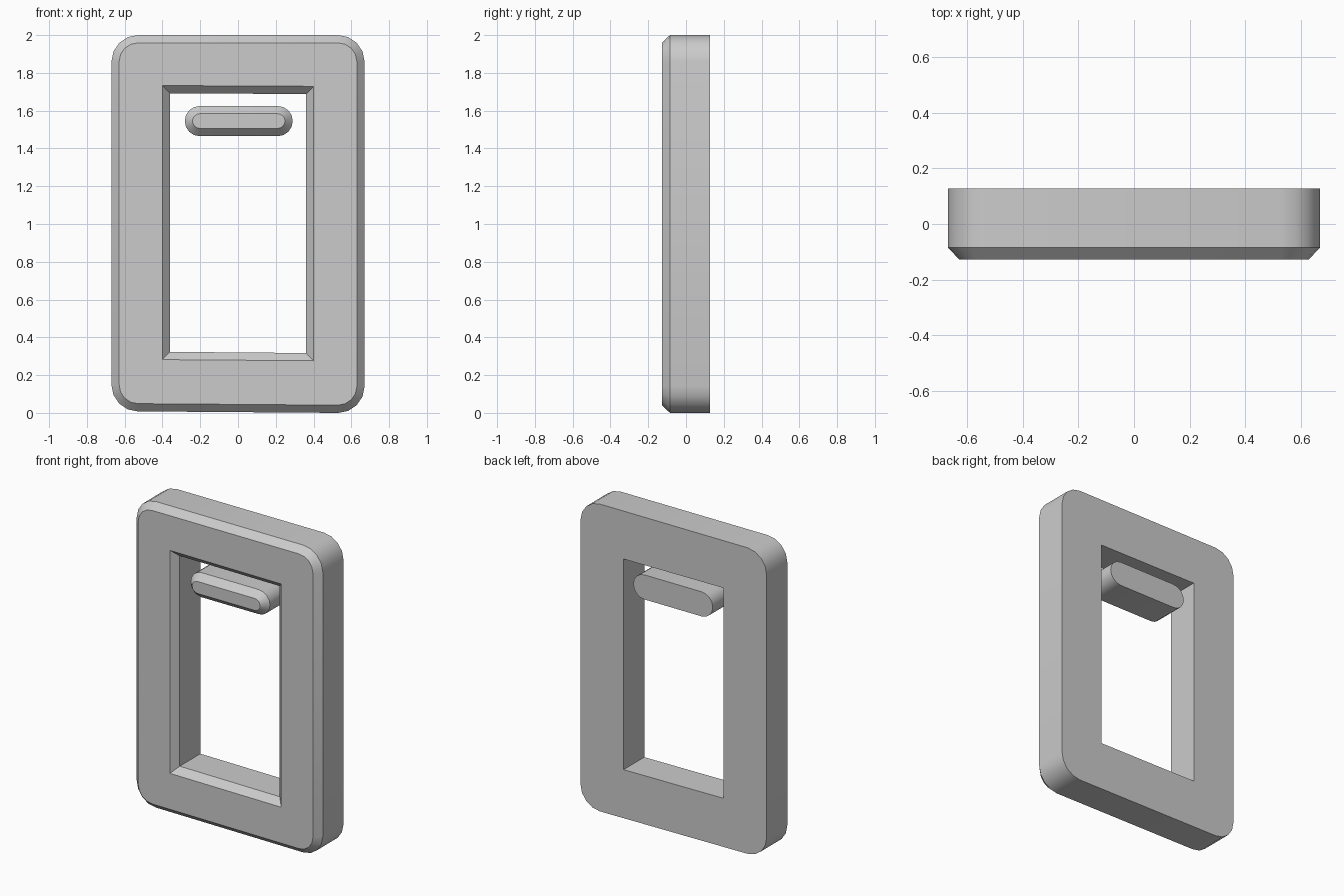
import bpy, bmesh
from math import cos, sin, pi

if "Cube" in bpy.data.objects:
    bpy.data.objects.remove(bpy.data.objects["Cube"])

FRONT, STEP, BACK = -0.128, -0.085, 0.128   # front face, end of chamfer, back face
CH = 0.041                                  # chamfer width
SEG = 4                                     # segments per rounded corner


def rounded(corners, r, inset=0.0):
    """Four corner arcs (right-top, left-top, left-bottom, right-bottom) in x, z."""
    signs = [(1, 1), (-1, 1), (-1, -1), (1, -1)]
    arcs = []
    for k, ((x, z), (sx, sz)) in enumerate(zip(corners, signs)):
        cx, cz = x - sx * r, z - sz * r
        arcs.append([(cx + (r - inset) * cos((k + i / SEG) * pi / 2),
                      cz + (r - inset) * sin((k + i / SEG) * pi / 2))
                     for i in range(SEG + 1)])
    return arcs


def ring(bm, arcs, y):
    return [[bm.verts.new((x, y, z)) for x, z in arc] for arc in arcs]


def walls(bm, a, b):
    a, b = sum(a, []), sum(b, [])
    for i in range(len(a)):
        j = (i + 1) % len(a)
        bm.faces.new((a[i], a[j], b[j], b[i]))


def border(bm, outer, inner):
    """Flat face between a rounded outer ring and a square inner ring."""
    for k in range(4):
        n = (k + 1) % 4
        bm.faces.new(outer[k] + inner[k])
        bm.faces.new((outer[k][-1], outer[n][0], inner[n][0], inner[k][0]))


def finish(bm, name):
    bmesh.ops.recalc_face_normals(bm, faces=bm.faces)
    mesh = bpy.data.meshes.new(name)
    bm.to_mesh(mesh)
    bm.free()
    obj = bpy.data.objects.new(name, mesh)
    bpy.context.collection.objects.link(obj)
    bpy.ops.object.select_all(action='DESELECT')
    obj.select_set(True)
    bpy.context.view_layer.objects.active = obj
    bpy.ops.object.shade_smooth_by_angle(angle=pi / 6)


# Rounded frame with a square-cornered opening, chamfered on the front
outline = [(0.67, 2.0), (-0.67, 2.0), (-0.67, 0.008), (0.67, 0.0)]
opening = [(0.36, 1.688), (-0.36, 1.692), (-0.36, 0.323), (0.36, 0.317)]
signs = [(1, 1), (-1, 1), (-1, -1), (1, -1)]
narrow = [[p] for p in opening]
wide = [[(x + CH * sx, z + CH * sz)] for (x, z), (sx, sz) in zip(opening, signs)]
bm = bmesh.new()
out = [ring(bm, rounded(outline, 0.14, i), y)
       for i, y in ((CH, FRONT), (0, STEP), (0, BACK))]
hole = [ring(bm, arcs, y)
        for arcs, y in ((wide, FRONT), (narrow, STEP), (narrow, BACK))]
for rings in (out, hole):
    walls(bm, rings[0], rings[1])
    walls(bm, rings[1], rings[2])
border(bm, out[0], hole[0])
border(bm, out[2], hole[2])
finish(bm, "frame")

# Round-ended bar floating in the upper part of the opening
bar = [(0.29, 1.625), (-0.282, 1.625), (-0.282, 1.465), (0.29, 1.465)]
bm = bmesh.new()
rings = [ring(bm, rounded(bar, 0.0799, i), y)
         for i, y in ((CH, FRONT), (0, STEP), (0, BACK))]
walls(bm, rings[0], rings[1])
walls(bm, rings[1], rings[2])
bm.faces.new(sum(rings[0], []))
bm.faces.new(sum(rings[2], []))
bmesh.ops.remove_doubles(bm, verts=bm.verts, dist=0.001)
finish(bm, "bar")
